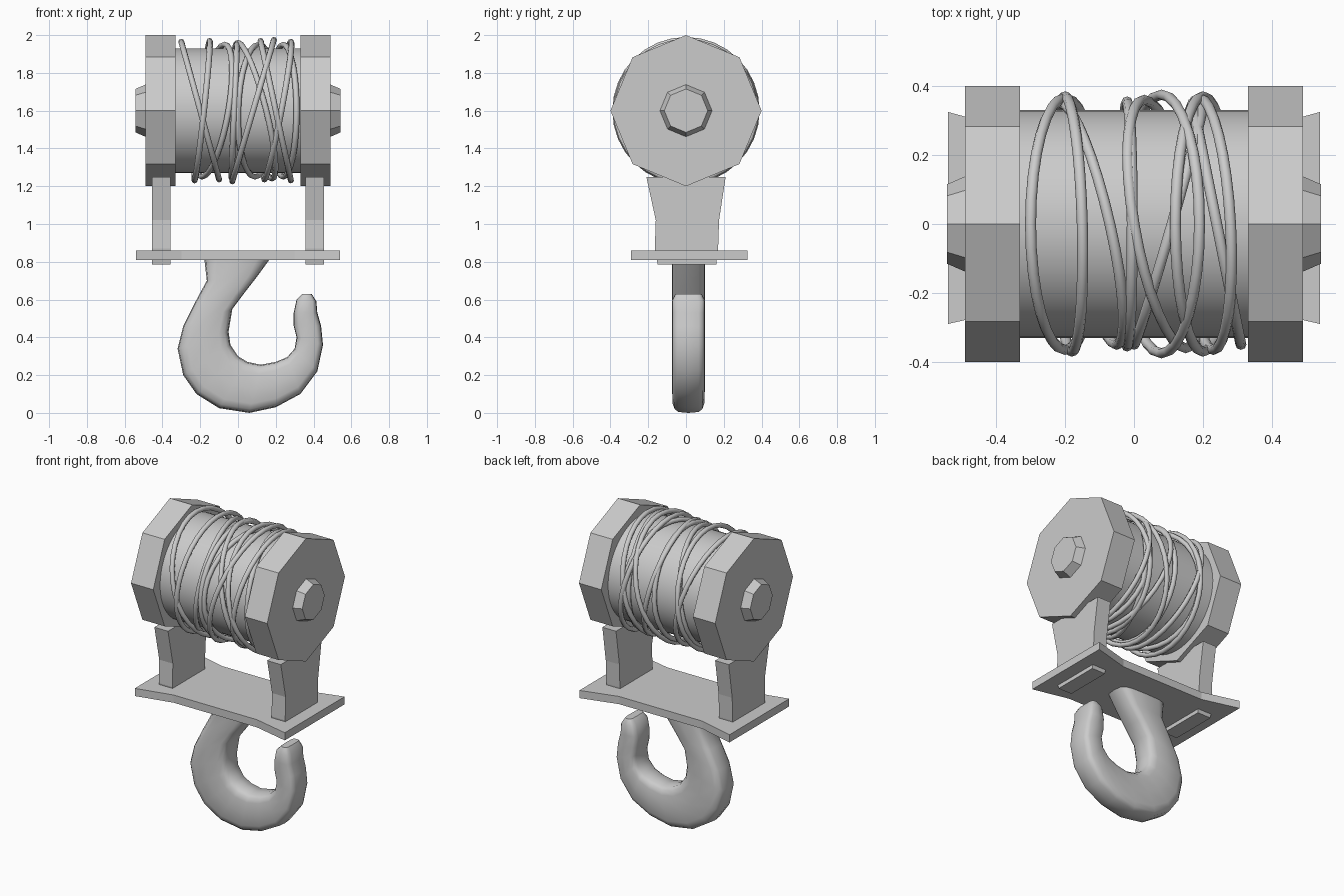
import bpy, bmesh
from math import sin, cos, pi, copysign
from mathutils import Vector

if "Cube" in bpy.data.objects:
    bpy.data.objects.remove(bpy.data.objects["Cube"])


def loft(name, rings, closed=False, smooth=None):
    """Skin a list of equal-length point rings into one mesh object."""
    bm = bmesh.new()
    vs = [[bm.verts.new(p) for p in r] for r in rings]
    n, m = len(vs), len(vs[0])
    for i in range(n if closed else n - 1):
        a, b = vs[i], vs[(i + 1) % n]
        for j in range(m):
            k = (j + 1) % m
            bm.faces.new((a[j], a[k], b[k], b[j]))
    if not closed:
        bm.faces.new(vs[0])
        bm.faces.new(vs[-1])
    bmesh.ops.recalc_face_normals(bm, faces=bm.faces)
    me = bpy.data.meshes.new(name)
    bm.to_mesh(me)
    bm.free()
    ob = bpy.data.objects.new(name, me)
    bpy.context.collection.objects.link(ob)
    if smooth:
        bpy.ops.object.select_all(action='DESELECT')
        ob.select_set(True)
        bpy.context.view_layer.objects.active = ob
        bpy.ops.object.shade_smooth_by_angle(angle=smooth)
    return ob


AXIS_Z = 1.6


def disc(x, r, sides):
    """Ring of points around the drum axis."""
    return [(x, r * cos(2 * pi * i / sides), AXIS_Z + r * sin(2 * pi * i / sides))
            for i in range(sides)]


# Drum
loft("drum", [disc(-0.34, 0.33, 48), disc(0.34, 0.33, 48)], smooth=0.6)

# Flanges, axle caps and brackets, mirrored left and right
bracket = [(-0.15, 0.785), (-0.165, 0.87), (-0.16, 1.02), (-0.21, 1.25),
           (0.21, 1.25), (0.175, 1.02), (0.17, 0.87), (0.16, 0.785)]
for side, s in (("left", -1), ("right", 1)):
    loft(side + "_flange", [disc(s * 0.33, 0.4, 8), disc(s * 0.49, 0.4, 8)])
    loft(side + "_axle_cap", [disc(s * 0.48, 0.138, 8), disc(s * 0.49, 0.138, 8),
                              disc(s * 0.543, 0.115, 8)])
    loft(side + "_bracket", [[(s * x, y, z) for y, z in bracket] for x in (0.357, 0.455)])

# Base plate with a slightly waisted outline
plate = [(-0.54, -0.29), (-0.3, -0.235), (0.3, -0.235), (0.54, -0.29),
         (0.54, 0.325), (0.3, 0.26), (-0.3, 0.26), (-0.54, 0.325)]
loft("base_plate", [[(x, y, z) for x, y in plate] for z in (0.81, 0.86)])

# Cable windings: centre x, lean at top, lean at front, radius
windings = [(-0.2, -0.1, 0, 0.365), (-0.19, 0.04, 0.01, 0.37), (-0.13, 0.06, 0.08, 0.35),
            (-0.02, 0.015, 0, 0.355), (0.1, 0.01, -0.1, 0.35), (0.08, 0.11, 0, 0.375),
            (0.2, -0.08, 0, 0.37), (0.21, 0.07, 0.02, 0.365), (0.24, 0, 0.07, 0.35),
            (0.09, -0.09, 0.06, 0.36)]
for i, (c, top, front, r) in enumerate(windings):
    rings = []
    for k in range(32):
        t = 2 * pi * k / 32
        out = Vector((0, -cos(t), sin(t)))
        mid = Vector((c + top * sin(t) + front * cos(t), 0, AXIS_Z)) + out * r
        rings.append([mid + Vector((0.016 * cos(a), 0, 0)) + out * 0.015 * sin(a)
                      for a in (2 * pi * j / 8 for j in range(8))])
    loft("cable_winding_%d" % (i + 1), rings, closed=True, smooth=0.9)

# Hook: matching points along the outer and inner edge, from shank to tip
outer = [(-0.18, 0.83), (-0.165, 0.70), (-0.23, 0.58), (-0.29, 0.46), (-0.32, 0.34),
         (-0.29, 0.20), (-0.22, 0.10), (-0.10, 0.025), (0.06, 0.0), (0.20, 0.03),
         (0.33, 0.10), (0.42, 0.22), (0.45, 0.36), (0.44, 0.46), (0.42, 0.53),
         (0.415, 0.59), (0.39, 0.63)]
inner = [(0.18, 0.83), (0.10, 0.72), (0.03, 0.63), (-0.03, 0.55), (-0.05, 0.43),
         (-0.04, 0.36), (0.0, 0.30), (0.05, 0.27), (0.12, 0.255), (0.20, 0.27),
         (0.26, 0.295), (0.30, 0.34), (0.31, 0.40), (0.295, 0.46), (0.295, 0.53),
         (0.31, 0.60), (0.34, 0.63)]


def rounded(v):
    return copysign(abs(v) ** 0.5, v)


rings = []
for k, (o, n) in enumerate(zip(outer, inner)):
    o, n = Vector((o[0], 0, o[1])), Vector((n[0], 0, n[1]))
    depth = 0.07 if k == len(outer) - 1 else 0.087
    rings.append([(o + n) / 2 + (o - n) / 2 * rounded(cos(a))
                  + Vector((0, 0.013 + depth * rounded(sin(a)), 0))
                  for a in (2 * pi * j / 16 for j in range(16))])
loft("hook", rings, smooth=0.7)
